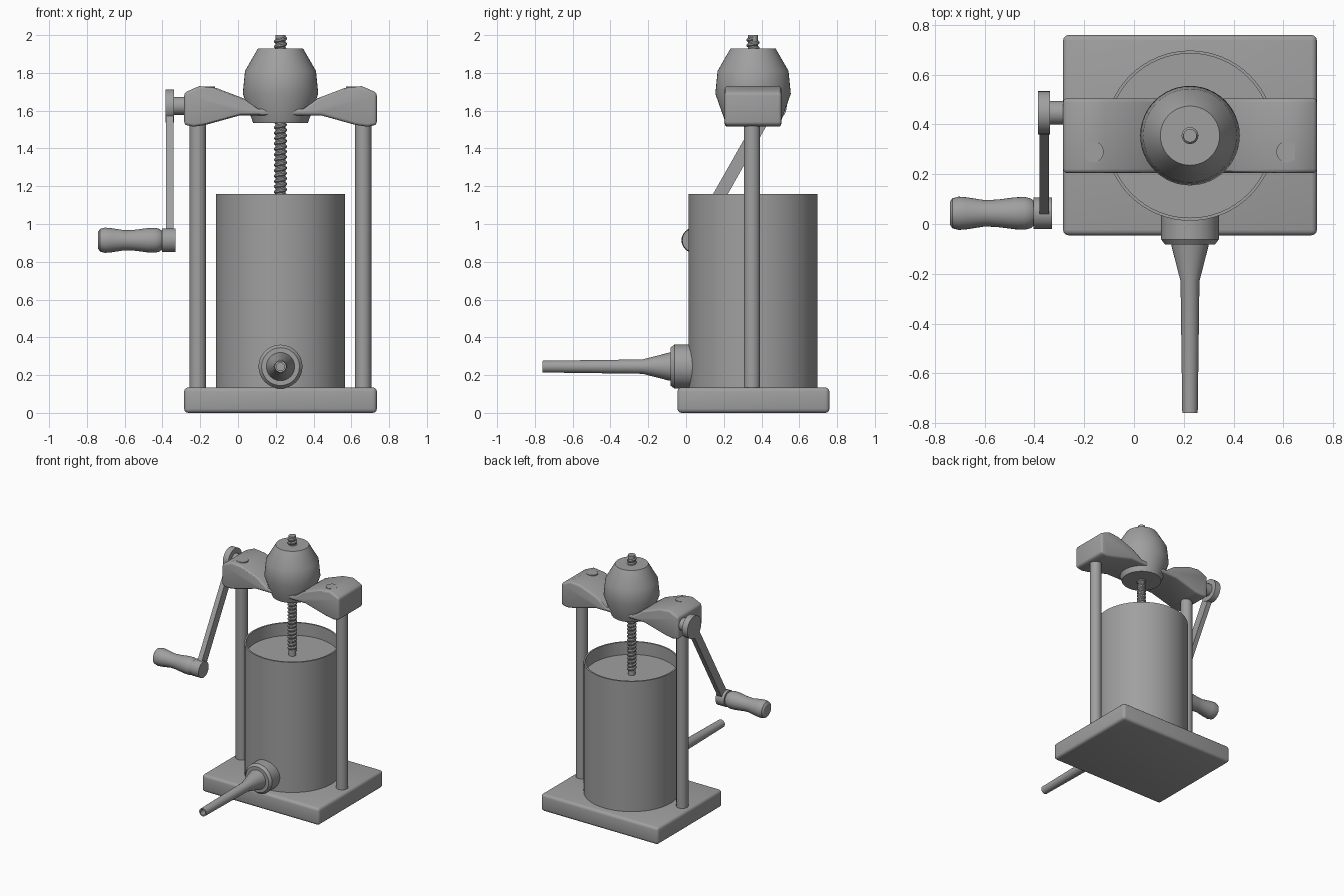
import bpy, bmesh
from math import pi, radians, atan2, hypot
from mathutils import Matrix, Vector

cube = bpy.data.objects.get("Cube")
if cube:
    bpy.data.objects.remove(cube)

GREY = (0.35, 0.35, 0.35, 1)
metal = bpy.data.materials.new("grey metal")
metal.use_nodes = True
metal.diffuse_color = GREY
metal.node_tree.nodes["Principled BSDF"].inputs["Base Color"].default_value = GREY

CX, CY = 0.225, 0.355          # axis of the drum and screw
UP = Matrix.Identity(4)
ALONG_X = Matrix.Rotation(pi / 2, 4, "Y")
ALONG_Y = Matrix.Rotation(-pi / 2, 4, "X")


def finish(name, bm, angle=30):
    """Turn a bmesh into a shaded, coloured object."""
    bmesh.ops.recalc_face_normals(bm, faces=bm.faces)
    mesh = bpy.data.meshes.new(name)
    bm.to_mesh(mesh)
    bm.free()
    mesh.materials.append(metal)
    ob = bpy.data.objects.new(name, mesh)
    bpy.context.collection.objects.link(ob)
    bpy.ops.object.select_all(action="DESELECT")
    ob.select_set(True)
    bpy.context.view_layer.objects.active = ob
    bpy.ops.object.shade_smooth_by_angle(angle=radians(angle))
    return ob


def lathe(name, profile, centre, turn=UP, sides=48):
    """Revolve (radius, height) points about an axis through centre."""
    bm = bmesh.new()
    verts = [bm.verts.new((r, 0, h)) for r, h in profile]
    edges = [bm.edges.new(pair) for pair in zip(verts, verts[1:])]
    bmesh.ops.spin(bm, geom=verts + edges, cent=(0, 0, 0), axis=(0, 0, 1),
                   angle=2 * pi, steps=sides)
    bmesh.ops.remove_doubles(bm, verts=bm.verts, dist=0.0001)
    bm.transform(Matrix.Translation(centre) @ turn)
    return finish(name, bm)


def rod(name, radius, low, high, centre, turn=UP, sides=32):
    return lathe(name, [(0, low), (radius, low), (radius, high), (0, high)],
                 centre, turn, sides)


def soften(bm, width, segments=3):
    edges = [e for e in bm.edges if e.calc_face_angle(0) > radians(40)]
    bmesh.ops.bevel(bm, geom=edges, offset=width, segments=segments,
                    profile=0.5, affect="EDGES", clamp_overlap=True)


def box(name, size, centre, turn=UP, bevel=0.0):
    bm = bmesh.new()
    bmesh.ops.create_cube(bm, size=1)
    bm.transform(Matrix.Diagonal((*size, 1)))
    if bevel:
        soften(bm, bevel)
    bm.transform(Matrix.Translation(centre) @ turn)
    return finish(name, bm)


# Base plate
box("base_plate", (1.02, 0.805, 0.135), (CX, 0.357, 0.0675), bevel=0.022)

# Open drum with a piston plate inside
lathe("drum", [(0, 0.13), (0.342, 0.13), (0.342, 1.16), (0.33, 1.16),
               (0.33, 0.16), (0, 0.16)], (CX, CY, 0), sides=64)
rod("piston_plate", 0.331, 1.02, 1.06, (CX, CY, 0), sides=64)

# Posts and the pins on top of the crossbar
for side, s in (("right", -1), ("left", 1)):
    rod(side + "_post", 0.043, 0.12, 1.58, (CX + s * 0.4375, 0.35, 0))
    rod(side + "_pin", 0.043, 1.65, 1.729, (CX + s * 0.39, 0.29, 0))

# Crossbar: half profile mirrored about the screw axis
half_top = [(0.12, 1.61), (0.195, 1.665), (0.34, 1.72), (0.43, 1.73), (0.51, 1.695)]
half_low = [(0.51, 1.525), (0.46, 1.515), (0.395, 1.525), (0.215, 1.575), (0.12, 1.575)]
half = half_top + half_low
outline = [(CX + x, z) for x, z in half] + [(CX - x, z) for x, z in reversed(half)]
bm = bmesh.new()
face = bm.faces.new([bm.verts.new((x, 0.205, z)) for x, z in outline])
grown = bmesh.ops.extrude_face_region(bm, geom=[face])["geom"]
bmesh.ops.translate(bm, vec=(0, 0.3, 0),
                    verts=[g for g in grown if isinstance(g, bmesh.types.BMVert)])
bmesh.ops.recalc_face_normals(bm, faces=bm.faces)
soften(bm, 0.016)
finish("crossbar", bm)

# Gear hub
lathe("gear_hub", [(0, 1.535), (0.145, 1.535), (0.2, 1.69), (0.188, 1.81),
                   (0.119, 1.93), (0, 1.93)], (CX, CY, 0))

# Threaded screw: core plus a helical ridge
rod("screw_core", 0.027, 1.05, 2.0, (CX, CY, 0), sides=24)
PITCH, TURNS, STEPS = 0.0285, 31, 16
bm = bmesh.new()
ridge = [bm.verts.new((r, 0, h * PITCH)) for r, h in
         ((0.025, 0), (0.034, 0.3), (0.034, 0.6), (0.025, 0.9))]
edges = [bm.edges.new(pair) for pair in zip(ridge, ridge[1:])]
bmesh.ops.spin(bm, geom=ridge + edges, cent=(0, 0, 0), axis=(0, 0, 1),
               dvec=(0, 0, PITCH / STEPS), angle=2 * pi * TURNS, steps=STEPS * TURNS)
bm.transform(Matrix.Translation((CX, CY, 1.085)))
finish("screw_thread", bm)

# Crank: axle, disc, arm, lower boss and grip
top = Vector((0, 0.447, 1.625))
low = Vector((0, 0.043, 0.914))
rod("crank_axle", 0.048, -0.35, -0.25, top, ALONG_X)
rod("crank_disc", 0.087, -0.385, -0.338, top, ALONG_X)
span = top - low
middle = (top + low) / 2 + Vector((-0.361, 0, 0))
box("crank_arm", (0.038, 0.068, hypot(span.y, span.z)), middle,
    Matrix.Rotation(-atan2(span.y, span.z), 4, "X"))
rod("crank_boss", 0.063, -0.403, -0.33, low, ALONG_X)
lathe("crank_grip", [(0, -0.74), (0.045, -0.74), (0.06, -0.73), (0.067, -0.705),
                     (0.064, -0.67), (0.053, -0.6), (0.055, -0.55), (0.064, -0.48),
                     (0.066, -0.44), (0.06, -0.415), (0.048, -0.4), (0, -0.4)],
      low, ALONG_X, 32)

# Spout: chamfered collar and tapering hollow tube
spout = (CX, 0, 0.245)
lathe("spout_collar", [(0, -0.083), (0.1, -0.083), (0.116, -0.062),
                       (0.116, 0.04), (0, 0.04)], spout, ALONG_Y)
lathe("spout_tube", [(0.076, -0.07), (0.074, -0.09), (0.038, -0.23), (0.031, -0.76),
                     (0.021, -0.76), (0.021, -0.2), (0, -0.2)], spout, ALONG_Y, 32)
